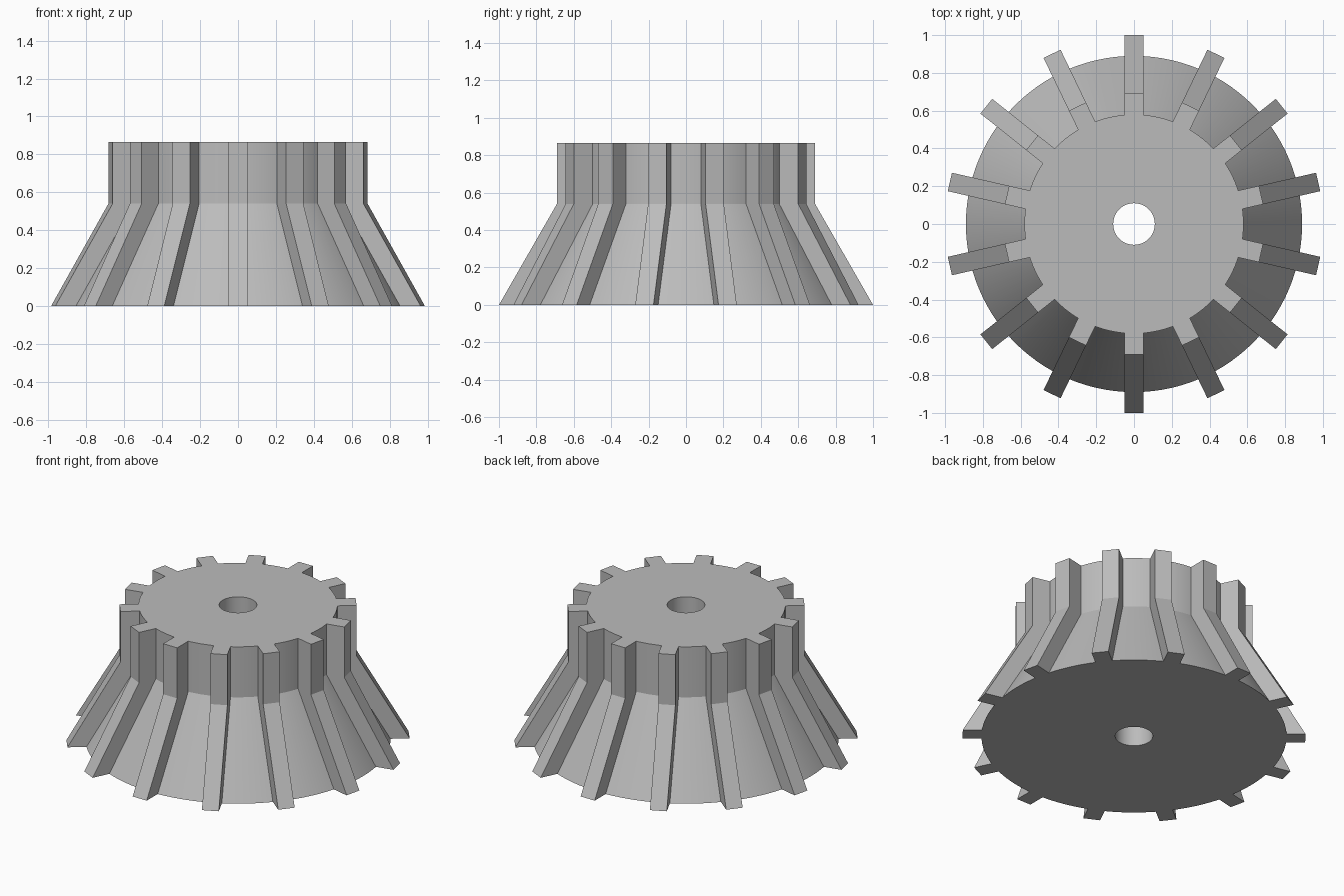
import bpy, bmesh
from math import pi, cos, sin
from mathutils import Matrix, Vector

cube = bpy.data.objects.get("Cube")
if cube:
    bpy.data.objects.remove(cube, do_unlink=True)

RIBS, SEGMENTS = 14, 112
HEIGHT, BEND = 0.865, 0.54

grey = bpy.data.materials.new("plain grey")
grey.use_nodes = True
grey.diffuse_color = (0.5, 0.5, 0.5, 1)
grey.node_tree.nodes["Principled BSDF"].inputs["Base Color"].default_value = grey.diffuse_color


def finish(bm, name):
    bmesh.ops.recalc_face_normals(bm, faces=bm.faces)
    mesh = bpy.data.meshes.new(name)
    bm.to_mesh(mesh)
    bm.free()
    mesh.materials.append(grey)
    obj = bpy.data.objects.new(name, mesh)
    bpy.context.collection.objects.link(obj)
    return obj


# Hub: closed profile turned around z, with a bore through the middle
profile = [(0.11, 0), (0.89, 0), (0.58, BEND), (0.58, HEIGHT), (0.11, HEIGHT)]
bm = bmesh.new()
rings = []
for i in range(SEGMENTS):
    a = 2 * pi * i / SEGMENTS
    rings.append([bm.verts.new((r * cos(a), r * sin(a), z)) for r, z in profile])
for i, ring in enumerate(rings):
    following = rings[(i + 1) % SEGMENTS]
    for j in range(len(profile)):
        k = (j + 1) % len(profile)
        bm.faces.new((ring[j], following[j], following[k], ring[k]))
hub = finish(bm, "hub")
bpy.ops.object.select_all(action="DESELECT")
hub.select_set(True)
bpy.context.view_layer.objects.active = hub
bpy.ops.object.shade_smooth_by_angle(angle=pi / 9)

# Ribs: bent bar outline, extruded to its width and repeated around the hub
outline = [(0.88, 0), (1.0, 0), (0.69, BEND), (0.69, HEIGHT), (0.575, HEIGHT), (0.575, BEND)]
WIDTH = 0.1
for n in range(RIBS):
    bm = bmesh.new()
    side = bm.faces.new([bm.verts.new((r, -WIDTH / 2, z)) for r, z in outline])
    result = bmesh.ops.extrude_face_region(bm, geom=[side], use_keep_orig=True)
    moved = [v for v in result["geom"] if isinstance(v, bmesh.types.BMVert)]
    bmesh.ops.translate(bm, verts=moved, vec=Vector((0, WIDTH, 0)))
    bm.transform(Matrix.Rotation(pi / 2 + 2 * pi * n / RIBS, 4, "Z"))
    finish(bm, f"rib_{n + 1}")
